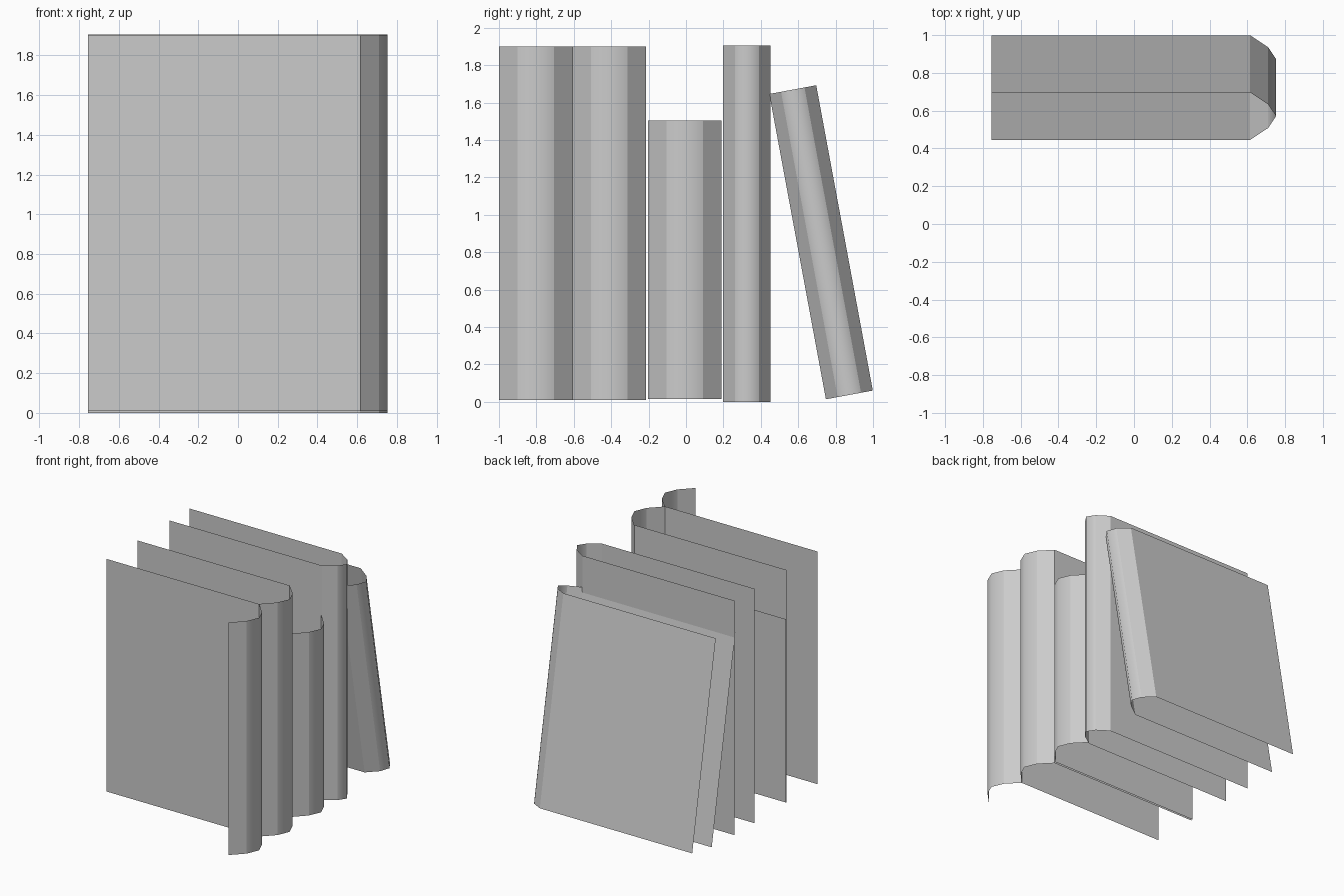
import bpy, bmesh, math
from mathutils import Matrix

if "Cube" in bpy.data.objects:
    bpy.data.objects.remove(bpy.data.objects["Cube"])

BACK, HINGE, SHOULDER, CREST = -0.755, 0.615, 0.71, 0.752


def book(name, y, width, z, height, near=True, far=True, tilt=0.0):
    """Thin open book shell: rounded spine with a cover on the near (-y) and/or far (+y) side."""
    # spine cross-section, with optional covers at the ends
    pts = [(HINGE, 0), (SHOULDER, .25), (CREST, .5), (SHOULDER, .75), (HINGE, 1)]
    if near:
        pts.insert(0, (BACK, 0))
    if far:
        pts.append((BACK, 1))
    bm = bmesh.new()
    low = [bm.verts.new((px, py * width, 0)) for px, py in pts]
    top = [bm.verts.new((px, py * width, height)) for px, py in pts]
    for i in range(len(pts) - 1):
        bm.faces.new((low[i], low[i + 1], top[i + 1], top[i])).smooth = True
    # creases everywhere except the crest of the spine
    for e in bm.edges:
        e.smooth = all(abs(v.co.x - CREST) < 1e-4 for v in e.verts)
    bm.transform(Matrix.Translation((0, y, z)) @ Matrix.Rotation(math.radians(tilt), 4, 'X'))
    mesh = bpy.data.meshes.new(name)
    bm.to_mesh(mesh)
    bm.free()
    obj = bpy.data.objects.new(name, mesh)
    bpy.context.collection.objects.link(obj)
    return obj


# two thick tall books, each with only its far cover
book("tall_book_1", -1.0, 0.392, 0.01, 1.89, near=False)
book("tall_book_2", -0.606, 0.392, 0.01, 1.89, near=False)
# short book with only its near cover
book("short_book", -0.203, 0.392, 0.015, 1.49, far=False)
# slim upright book
book("slim_book", 0.198, 0.255, 0.0, 1.905)
# slim book leaning against it
book("leaning_book", 0.748, 0.255, 0.014, 1.66, tilt=10.5)
